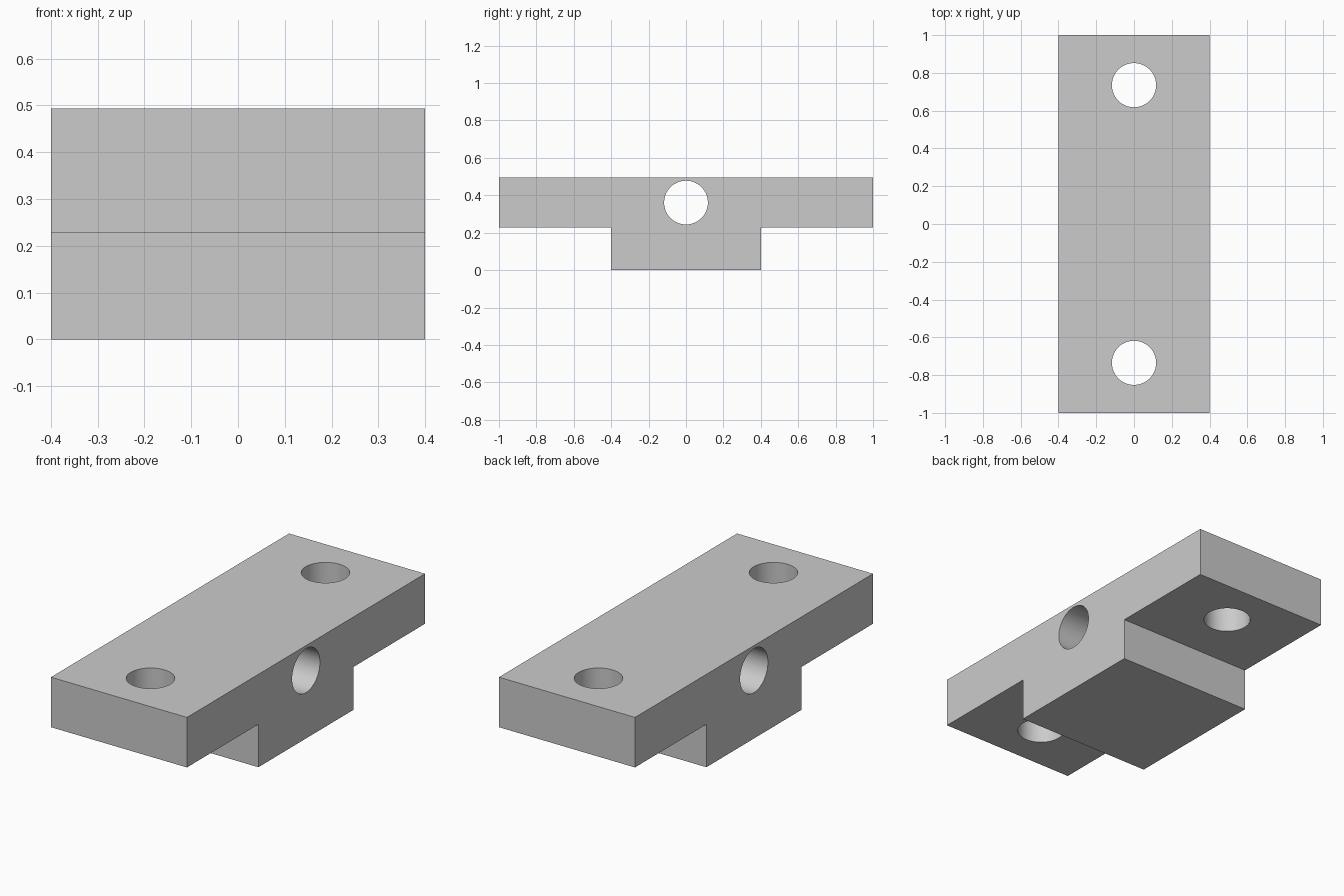
import bpy
import bmesh
from math import pi, radians

if "Cube" in bpy.data.objects:
    bpy.data.objects.remove(bpy.data.objects["Cube"], do_unlink=True)

WIDTH, LENGTH, HEIGHT = 0.80, 2.0, 0.494
STEP, FOOT = 0.228, 0.40
HOLE_RADIUS = 0.117

grey = bpy.data.materials.new("plain grey")
grey.use_nodes = True
colour = (0.6, 0.6, 0.6, 1)
grey.diffuse_color = colour
grey.node_tree.nodes["Principled BSDF"].inputs["Base Color"].default_value = colour

# T-shaped side profile extruded across the width
half = LENGTH / 2
profile = [(-FOOT, 0), (FOOT, 0), (FOOT, STEP), (half, STEP),
           (half, HEIGHT), (-half, HEIGHT), (-half, STEP), (-FOOT, STEP)]
bm = bmesh.new()
face = bm.faces.new([bm.verts.new((-WIDTH / 2, y, z)) for y, z in profile])
new = bmesh.ops.extrude_face_region(bm, geom=[face])["geom"]
bmesh.ops.translate(bm, vec=(WIDTH, 0, 0),
                    verts=[v for v in new if isinstance(v, bmesh.types.BMVert)])
bmesh.ops.recalc_face_normals(bm, faces=bm.faces)
mesh = bpy.data.meshes.new("mounting_block")
bm.to_mesh(mesh)
bm.free()
block = bpy.data.objects.new("mounting_block", mesh)
bpy.context.collection.objects.link(block)
mesh.materials.append(grey)


def drill(location, rotation):
    """Cut a round through hole in the block."""
    bpy.ops.mesh.primitive_cylinder_add(vertices=64, radius=HOLE_RADIUS, depth=1.4,
                                        location=location, rotation=rotation)
    cutter = bpy.context.object
    cutter.name = "hole_cutter"
    cutter.hide_render = True
    cutter.data.materials.append(grey)
    cut = block.modifiers.new("hole", "BOOLEAN")
    cut.operation = "DIFFERENCE"
    cut.solver = "EXACT"
    cut.object = cutter
    bpy.context.view_layer.objects.active = block
    bpy.ops.object.modifier_apply(modifier=cut.name)
    bpy.data.objects.remove(cutter, do_unlink=True)


# Two vertical bolt holes and one cross hole
for side in (-1, 1):
    drill((0, side * 0.735, HEIGHT / 2), (0, 0, 0))
drill((0, 0, 0.361), (0, pi / 2, 0))

# Smooth hole walls, sharp block edges
bpy.ops.object.select_all(action="DESELECT")
block.select_set(True)
bpy.context.view_layer.objects.active = block
bpy.ops.object.shade_smooth_by_angle(angle=radians(30))
